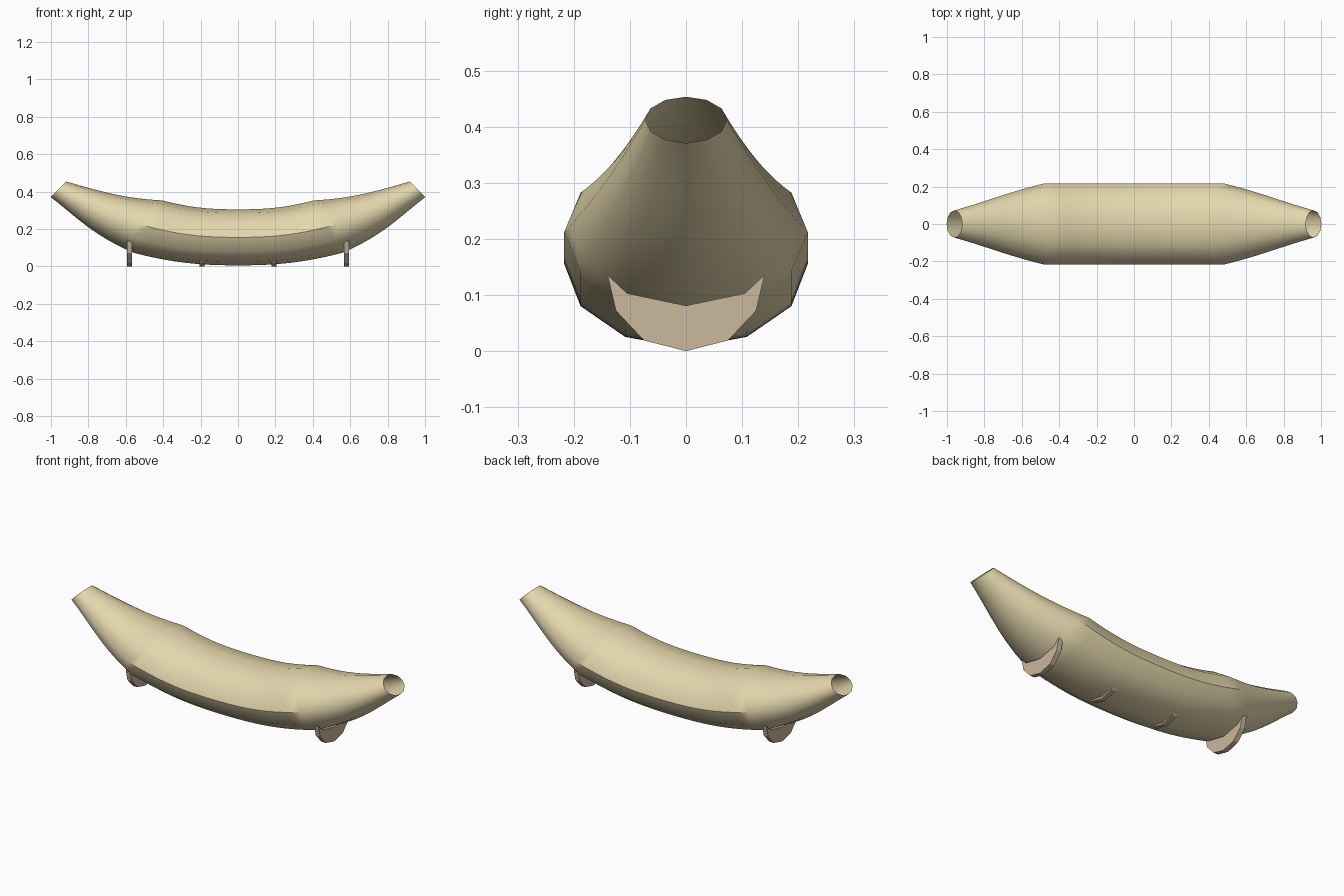
import bpy, math

if "Cube" in bpy.data.objects:
    bpy.data.objects.remove(bpy.data.objects["Cube"])

SQUASH = 0.69   # vertical flattening of the hull
RADIUS = 0.217


def material(name, rgb):
    m = bpy.data.materials.new(name)
    m.diffuse_color = (*rgb, 1)
    m.use_nodes = True
    m.node_tree.nodes["Principled BSDF"].inputs["Base Color"].default_value = m.diffuse_color
    return m


hull_mat = material("pale_reed", (0.78, 0.68, 0.42))
rib_mat = material("brown_wood", (0.60, 0.48, 0.34))

# Hull: 12-sided open tube swept along an upturned curve, then flattened
# each point: x, z, tangent angle, left handle length, right handle length, radius
path = [(-0.96, 0.412, -35, 0.21, 0.21, 0.336),
        (-0.48, 0.212, -20, 0.21, 0.19, 1),
        (0.0, 0.155, 0, 0.19, 0.19, 1),
        (0.48, 0.212, 20, 0.19, 0.21, 1),
        (0.96, 0.412, 35, 0.21, 0.21, 0.336)]
curve = bpy.data.curves.new("hull", 'CURVE')
curve.dimensions = '3D'
curve.fill_mode = 'FULL'
curve.twist_mode = 'Z_UP'
curve.bevel_depth = RADIUS
curve.bevel_resolution = 4
curve.resolution_u = 12
spline = curve.splines.new('BEZIER')
spline.radius_interpolation = 'LINEAR'
spline.bezier_points.add(len(path) - 1)
for p, (x, z, ang, left, right, r) in zip(spline.bezier_points, path):
    dx, dz = math.cos(math.radians(ang)), math.sin(math.radians(ang))
    z /= SQUASH
    p.handle_left_type = p.handle_right_type = 'FREE'
    p.co = (x, 0, z)
    p.handle_left = (x - left * dx, 0, z - left * dz)
    p.handle_right = (x + right * dx, 0, z + right * dz)
    p.radius = r
hull = bpy.data.objects.new("hull", curve)
bpy.context.collection.objects.link(hull)
hull.scale.z = SQUASH
bpy.context.view_layer.objects.active = hull
hull.select_set(True)
bpy.ops.object.convert(target='MESH')
hull = bpy.context.object
bpy.ops.object.transform_apply(location=False, rotation=False, scale=True)
hull.data.materials.clear()
hull.data.materials.append(hull_mat)
bpy.ops.object.shade_smooth_by_angle(angle=math.radians(40))

# Support ribs: crescent plates under the hull
half = [(0.0, 0.0), (0.075, 0.019), (0.125, 0.072), (0.14, 0.136), (0.105, 0.103), (0.0, 0.081)]
outline = half + [(-y, z) for y, z in half[-2:0:-1]]
n = len(outline)


def rib(name, x, thick=0.027):
    verts = [(x + s * thick / 2, y, z) for s in (-1, 1) for y, z in outline]
    # quads across the crescent, pairing lower and upper edge points
    strips = [(0, 1, 4, 5), (1, 2, 3, 4), (0, 5, 6, 9), (9, 6, 7, 8)]
    faces = [tuple(i + n for i in f) for f in strips] + [f[::-1] for f in strips]
    faces += [(i, (i + 1) % n, (i + 1) % n + n, i + n) for i in range(n)]
    me = bpy.data.meshes.new(name)
    me.from_pydata(verts, [], faces)
    me.materials.append(rib_mat)
    bpy.context.collection.objects.link(bpy.data.objects.new(name, me))


for i, x in enumerate((-0.58, -0.193, 0.193, 0.58)):
    rib(f"support_rib_{i + 1}", x)
